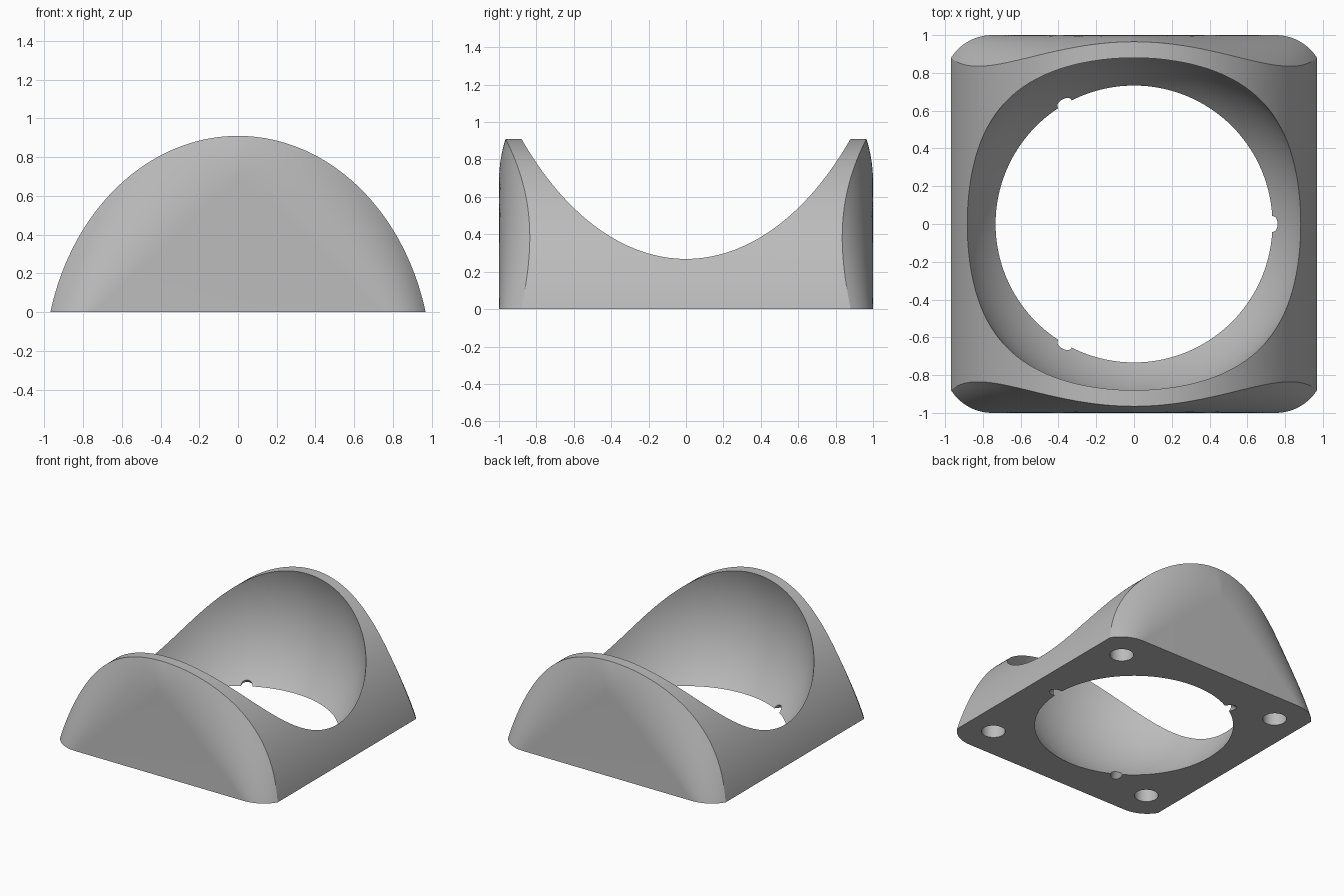
import bpy, bmesh, math
from mathutils import Vector

cube = bpy.data.objects.get("Cube")
if cube:
    bpy.data.objects.remove(cube, do_unlink=True)

grey = bpy.data.materials.new("plain_grey")
grey.use_nodes = True
GREY = (0.5, 0.5, 0.5, 1)
grey.diffuse_color = GREY
grey.node_tree.nodes["Principled BSDF"].inputs["Base Color"].default_value = GREY

N, T = 96, 12             # steps around the arch, steps across the rounded ends
ARCH_H, ARCH_Z = 1.21, -0.3
SPHERE_Z, SPHERE_R = 0.585, 0.938


def end_path(k):
    """One line over the body: front flat edge, rounding, side, rounding, back."""
    v = 2 * k / N - 1                      # -1 right base, 0 crown, 1 left base
    w = abs(v)
    start = math.asin(-ARCH_Z / ARCH_H)
    a = math.pi / 2 - v * (math.pi / 2 - start)
    rim = Vector((math.cos(a), ARCH_Z + ARCH_H * math.sin(a)))
    flat = Vector((0.75 * v, 0.68 * (1 - w)))
    drop = 0.035 + 0.547 * w**2 - 0.692 * w**4 + 0.23 * w**6
    span = (rim - flat).length
    r = (span**2 + drop**2) / (2 * drop)
    sweep = math.asin(min(1, span / r))
    front = []
    for i in range(T + 1):
        b = sweep * i / T
        p = flat.lerp(rim, r * math.sin(b) / span)
        front.append((p.x, -1 + r * (1 - math.cos(b)), max(p.y, 0)))
    return front + [(x, -y, z) for x, y, z in reversed(front)]


# Arched body with flat triangular, softly rounded ends
bm = bmesh.new()
rows = [[bm.verts.new(p) for p in end_path(k)] for k in range(N + 1)]
for lo, hi in zip(rows, rows[1:]):
    for j in range(len(lo) - 1):
        bm.faces.new((lo[j], hi[j], hi[j + 1], lo[j + 1]))
for e in (0, -1):
    for k in range(N // 2):
        ring = [rows[k][e], rows[k + 1][e], rows[N - k - 1][e], rows[N - k][e]]
        bm.faces.new(list(dict.fromkeys(ring)))
bm.faces.new(rows[0] + rows[N][::-1])
bmesh.ops.recalc_face_normals(bm, faces=bm.faces)
mesh = bpy.data.meshes.new("ball_cradle")
bm.to_mesh(mesh)
bm.free()
cradle = bpy.data.objects.new("ball_cradle", mesh)
bpy.context.collection.objects.link(cradle)
mesh.materials.append(grey)


def cut(name):
    """Subtract the active primitive from the cradle."""
    tool = bpy.context.object
    tool.name = name
    tool.hide_render = True
    tool.data.materials.append(grey)
    bpy.context.view_layer.objects.active = cradle
    mod = cradle.modifiers.new(name, 'BOOLEAN')
    mod.operation, mod.solver, mod.object = 'DIFFERENCE', 'EXACT', tool
    bpy.ops.object.modifier_apply(modifier=name)
    bpy.data.objects.remove(tool, do_unlink=True)


# Ball socket
bpy.ops.mesh.primitive_uv_sphere_add(segments=128, ring_count=64, radius=SPHERE_R,
                                     location=(0, 0, SPHERE_Z))
cut("ball_socket")

# Screw holes in the base
for sx in (-1, 1):
    for sy in (-1, 1):
        bpy.ops.mesh.primitive_cylinder_add(vertices=32, radius=0.088, depth=0.5,
                                            location=(sx * 0.738, sy * 0.738, 0))
        cut("screw_hole")

# Three bearing notches aimed at the ball centre
for i in range(3):
    t = math.radians(120 * i)
    aim = Vector((0.74 * math.cos(t), 0.74 * math.sin(t), -SPHERE_Z)).normalized()
    bpy.ops.mesh.primitive_cylinder_add(
        vertices=24, radius=0.042, depth=0.4,
        location=Vector((0, 0, SPHERE_Z)) + aim * 0.95,
        rotation=aim.to_track_quat('Z', 'Y').to_euler())
    cut("bearing_notch")

bpy.ops.object.select_all(action='DESELECT')
cradle.select_set(True)
bpy.context.view_layer.objects.active = cradle
bpy.ops.object.shade_smooth_by_angle(angle=math.radians(22))
